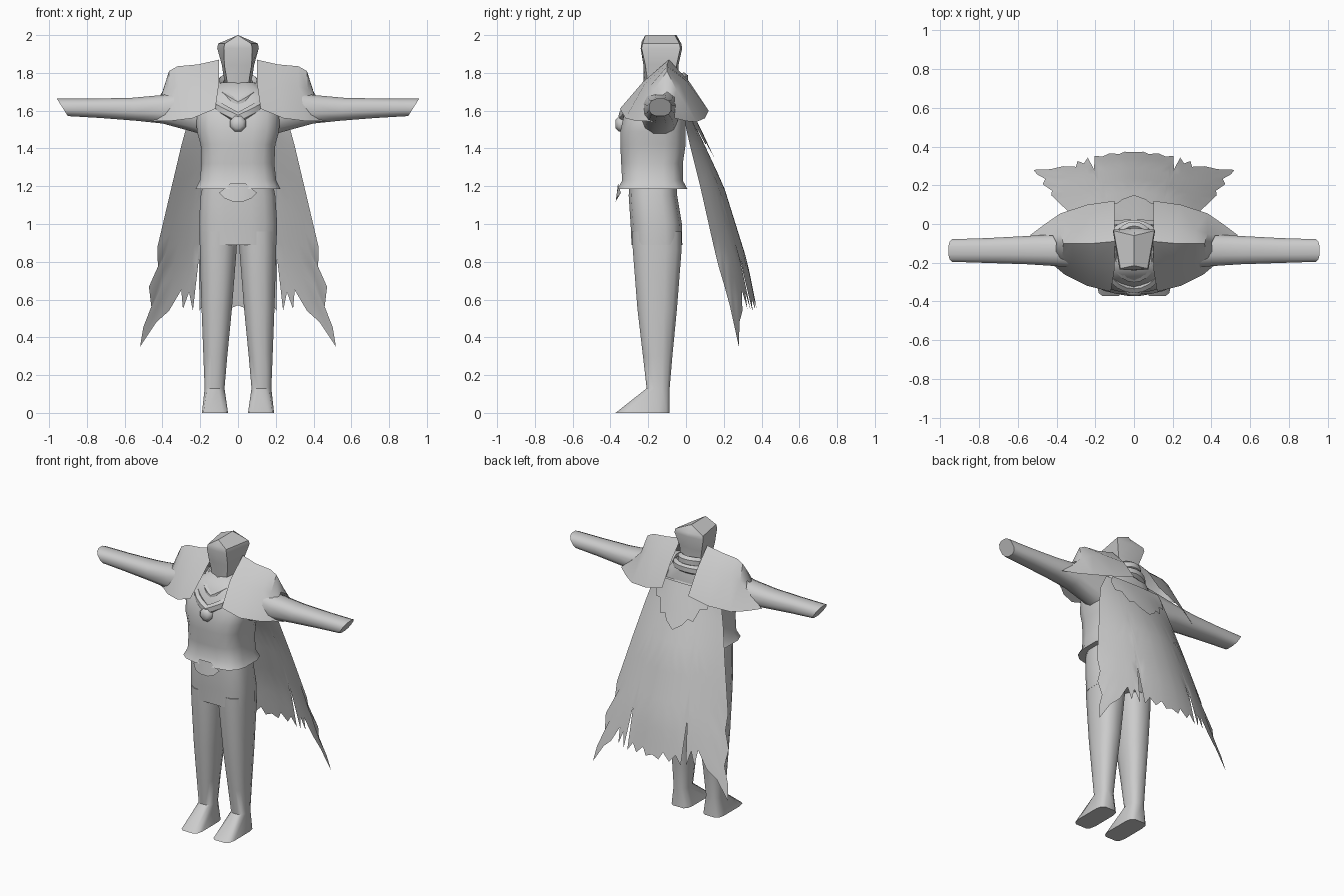
import bpy, bmesh, math
from mathutils import Vector

grey = bpy.data.materials.new("light_grey")
grey.diffuse_color = (0.6, 0.6, 0.6, 1)


def finish(name, bm, mirror=False, angle=50):
    bmesh.ops.remove_doubles(bm, verts=bm.verts, dist=0.0005)
    bmesh.ops.recalc_face_normals(bm, faces=bm.faces)
    me = bpy.data.meshes.new(name)
    bm.to_mesh(me)
    bm.free()
    me.materials.append(grey)
    ob = bpy.data.objects.new(name, me)
    bpy.context.collection.objects.link(ob)
    if mirror:
        ob.modifiers.new("mirror", 'MIRROR')
    bpy.ops.object.select_all(action='DESELECT')
    ob.select_set(True)
    bpy.context.view_layer.objects.active = ob
    bpy.ops.object.shade_smooth_by_angle(angle=math.radians(angle))
    return ob


def loft(name, rows, closed=True, caps=True, **kw):
    """Skin a list of equal-length point rows."""
    bm = bmesh.new()
    vs = [[bm.verts.new(p) for p in r] for r in rows]
    n = len(rows[0])
    for a, b in zip(vs, vs[1:]):
        for i in range(n if closed else n - 1):
            j = (i + 1) % n
            bm.faces.new((a[i], a[j], b[j], b[i]))
    if closed and caps:
        bm.faces.new(vs[0])
        bm.faces.new(vs[-1])
    return finish(name, bm, **kw)


def ring(c, u, v, power=0.8, n=12):
    """Rounded-box ring around c with half axes u and v."""
    c, u, v = Vector(c), Vector(u), Vector(v)
    pts = []
    for i in range(n):
        a = 2 * math.pi * (i + 0.5) / n
        f = [math.copysign(abs(t) ** power, t) for t in (math.cos(a), math.sin(a))]
        pts.append(c + u * f[0] + v * f[1])
    return pts


def level(z, x0, x1, y0, y1, power=0.8, n=12):
    return ring(((x0 + x1) / 2, (y0 + y1) / 2, z), ((x1 - x0) / 2, 0, 0),
                (0, (y1 - y0) / 2, 0), power, n)


def lerp(pts, z):
    """Piecewise linear lookup; pts sorted by falling z."""
    for (z0, a), (z1, b) in zip(pts, pts[1:]):
        if z >= z1:
            return a + (b - a) * (z0 - z) / (z0 - z1)
    return pts[-1][1]


# legs with feet
loft("leg", [level(0.96, 0.0, 0.205, -0.29, -0.02),
             level(0.86, 0.005, 0.205, -0.285, -0.02),
             level(0.55, 0.03, 0.195, -0.26, -0.045),
             level(0.30, 0.055, 0.185, -0.23, -0.07),
             level(0.13, 0.07, 0.178, -0.21, -0.085),
             level(0.0, 0.052, 0.192, -0.375, -0.085, 0.4)], mirror=True)

# hips
loft("hips", [level(z, -x, x, a, b, 0.65, 16) for z, x, a, b in (
    (1.25, 0.18, -0.30, -0.05), (1.15, 0.20, -0.305, -0.045),
    (1.0, 0.21, -0.295, -0.02), (0.89, 0.206, -0.29, -0.018))])

# torso with flared hem
loft("torso", [level(z, -x, x, a, b, 0.62, 16) for z, x, a, b in (
    (1.185, 0.228, -0.365, 0.01), (1.23, 0.205, -0.34, -0.015),
    (1.32, 0.195, -0.345, -0.015), (1.42, 0.2, -0.35, 0.0),
    (1.49, 0.22, -0.35, 0.0), (1.58, 0.225, -0.33, 0.0),
    (1.68, 0.18, -0.28, -0.01), (1.75, 0.09, -0.22, -0.02))])

# belt plate: hexagon sheet hanging at the front
loft("belt_plate", [[(-0.1, -0.345, 1.165), (-0.04, -0.36, 1.215), (0.04, -0.36, 1.215), (0.1, -0.345, 1.165)],
                    [(-0.07, -0.365, 1.135), (-0.03, -0.372, 1.12), (0.03, -0.372, 1.12), (0.07, -0.365, 1.135)]],
     closed=False)

# arms, ends cut at a slant
loft("arm", [ring((x, y, (t + b) / 2), (0, w, 0), (s, 0, (t - b) / 2)) for x, y, w, t, b, s in (
    (0.15, -0.14, 0.10, 1.74, 1.44, 0.0), (0.22, -0.14, 0.10, 1.72, 1.48, 0.0),
    (0.40, -0.135, 0.085, 1.685, 1.53, 0.0), (0.55, -0.135, 0.075, 1.67, 1.545, 0.01),
    (0.75, -0.137, 0.066, 1.665, 1.56, 0.02), (0.93, -0.137, 0.06, 1.665, 1.57, 0.03))], mirror=True)

# head: neck, jaw, brow and a ridge on top
loft("head", [[(0, f - bulge, z - drop), (a, f, z), (b, k, z), (0, k + 0.01, z), (-b, k, z), (-a, f, z)]
              for z, a, b, f, k, bulge, drop in (
    (1.66, 0.05, 0.06, -0.20, -0.06, 0.0, 0.0), (1.77, 0.06, 0.075, -0.205, -0.05, 0.02, 0.03),
    (1.84, 0.072, 0.085, -0.215, -0.05, 0.01, 0.0), (1.93, 0.075, 0.11, -0.235, -0.03, 0.005, 0.0),
    (1.955, 0.07, 0.105, -0.23, -0.035, 0.005, -0.01), (2.0, 0.0, 0.0, -0.215, -0.06, 0.0, 0.0))])

# shoulder mantle: back hem, slope, ridge, slope, front hem
loft("shoulder_mantle", [
    [(0.10, 0.12, 1.60), (0.10, 0.02, 1.75), (0.10, -0.09, 1.87), (0.10, -0.23, 1.75), (0.12, -0.35, 1.61)],
    [(0.24, 0.10, 1.56), (0.22, 0.0, 1.76), (0.21, -0.1, 1.845), (0.21, -0.22, 1.74), (0.24, -0.32, 1.56)],
    [(0.38, 0.055, 1.54), (0.32, -0.03, 1.74), (0.32, -0.1, 1.835), (0.32, -0.19, 1.73), (0.36, -0.26, 1.545)],
    [(0.46, 0.0, 1.545), (0.38, -0.05, 1.71), (0.365, -0.1, 1.81), (0.37, -0.17, 1.71), (0.42, -0.21, 1.545)],
    [(0.54, -0.06, 1.56), (0.42, -0.06, 1.67), (0.40, -0.1, 1.70), (0.41, -0.15, 1.66), (0.47, -0.175, 1.54)]],
    closed=False, mirror=True, angle=35)


# scarf bands around the neck, dipping to a V at the front
def band(name, rx, yf, yb, zf, zb, r):
    rows = []
    for i in range(24):
        a = 2 * math.pi * i / 24
        t = (1 - math.cos(a)) / 2
        out = Vector((math.sin(a), -math.cos(a), 0))
        c = Vector((rx * math.sin(a), yf + (yb - yf) * t, zf + (zb - zf) * abs(math.sin(a / 2))))
        rows.append(ring(c, out * r, (0, 0, r * 1.3), 1, 6))
    loft(name, rows + rows[:1], caps=False)


band("collar", 0.10, -0.28, -0.01, 1.63, 1.77, 0.025)
band("scarf", 0.15, -0.335, 0.0, 1.56, 1.72, 0.025)

# round clasp
loft("clasp", [ring((0, y, 1.53), (r, 0, 0), (0, 0, r), 1, 8)
               for y, r in ((-0.32, 0.045), (-0.355, 0.045), (-0.372, 0.025))])

# cape: ragged sheet, column bottoms given from centre to edge
WIDTH = ((1.62, 0.22), (1.5, 0.28), (0.8, 0.445), (0.34, 0.52))
CENTRE = ((1.62, 0.0), (1.5, 0.06), (1.2, 0.20), (0.8, 0.325), (0.55, 0.375), (0.3, 0.40))
EDGE = ((1.62, -0.01), (1.5, 0.0), (1.2, 0.075), (0.8, 0.165), (0.6, 0.225), (0.35, 0.28))
HEM = ((0, 0.57), (0.1, 0.55), (0.16, 0.6), (0.26, 0.55), (0.34, 0.6), (0.42, 0.54), (0.47, 0.83),
       (0.49, 0.54), (0.55, 0.64), (0.6, 0.55), (0.64, 0.65), (0.75, 0.54), (0.87, 0.48), (1, 0.35))
JAGS = {7: 0.0, 8: -0.025, 9: 0.005, 10: -0.025}


def cape_point(s, z, lift=0.0):
    c, e = lerp(CENTRE, z), lerp(EDGE, z)
    return (s * lerp(WIDTH, z), c + (e - c) * s * s + lift, z)


cols = []
for s, low in HEM:
    col = [list(cape_point(s, 1.62 + (low - 1.62) * i / 12)) for i in range(13)]
    if s == 1:
        for i, d in JAGS.items():
            col[i][0] += d
    cols.append(col)
loft("cape", cols, closed=False, mirror=True)

# short ragged layer over the top of the cape
TRIM = ((0, 1.35), (0.2, 1.39), (0.3, 1.43), (0.42, 1.42), (0.55, 1.50), (0.7, 1.5), (0.85, 1.57))
loft("cape_trim", [[cape_point(s, 1.62 + (low - 1.62) * i / 4, 0.02) for i in range(5)] for s, low in TRIM],
     closed=False, mirror=True)
